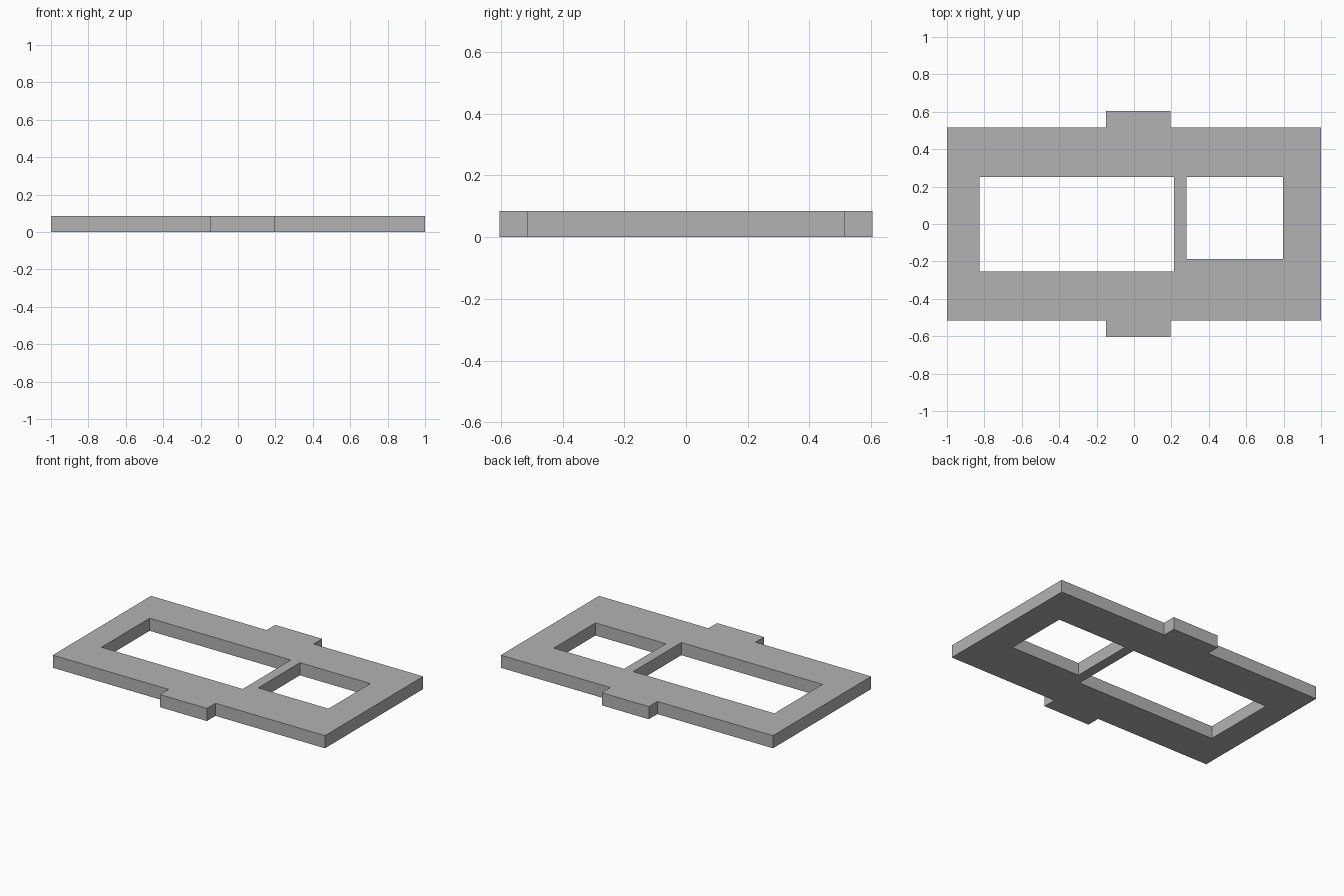
import bpy, bmesh
from mathutils import Vector

if "Cube" in bpy.data.objects:
    bpy.data.objects.remove(bpy.data.objects["Cube"], do_unlink=True)

THICKNESS = 0.084

grey = bpy.data.materials.new("plain_grey")
grey.use_nodes = True
colour = (0.45, 0.45, 0.45, 1)
grey.diffuse_color = colour
grey.node_tree.nodes["Principled BSDF"].inputs["Base Color"].default_value = colour


def rectangle(x0, x1, y0, y1):
    return [(x0, y0), (x1, y0), (x1, y1), (x0, y1)]


def add_loop(bm, points):
    verts = [bm.verts.new((x, y, 0)) for x, y in points]
    for a, b in zip(verts, verts[1:] + verts[:1]):
        bm.edges.new((a, b))


# Outer outline: a plate with a tab on the front and back edges
half_outline = [(-1, -0.515), (-0.15, -0.515), (-0.15, -0.605),
                (0.195, -0.605), (0.195, -0.515), (1, -0.515)]
outline = half_outline + [(x, -y) for x, y in reversed(half_outline)]

# Two window openings
large_window = rectangle(-0.825, 0.213, -0.255, 0.25)
small_window = rectangle(0.28, 0.797, -0.188, 0.25)

bm = bmesh.new()
for loop in (outline, large_window, small_window):
    add_loop(bm, loop)

# Fill between the loops, then extrude to the plate thickness
bmesh.ops.triangle_fill(bm, edges=bm.edges[:], use_beauty=True, normal=Vector((0, 0, 1)))
result = bmesh.ops.extrude_face_region(bm, geom=bm.faces[:], use_keep_orig=True)
raised = [v for v in result["geom"] if isinstance(v, bmesh.types.BMVert)]
bmesh.ops.translate(bm, verts=raised, vec=(0, 0, THICKNESS))
bmesh.ops.recalc_face_normals(bm, faces=bm.faces[:])

mesh = bpy.data.meshes.new("frame_plate")
bm.to_mesh(mesh)
bm.free()
mesh.materials.append(grey)
plate = bpy.data.objects.new("frame_plate", mesh)
bpy.context.collection.objects.link(plate)
